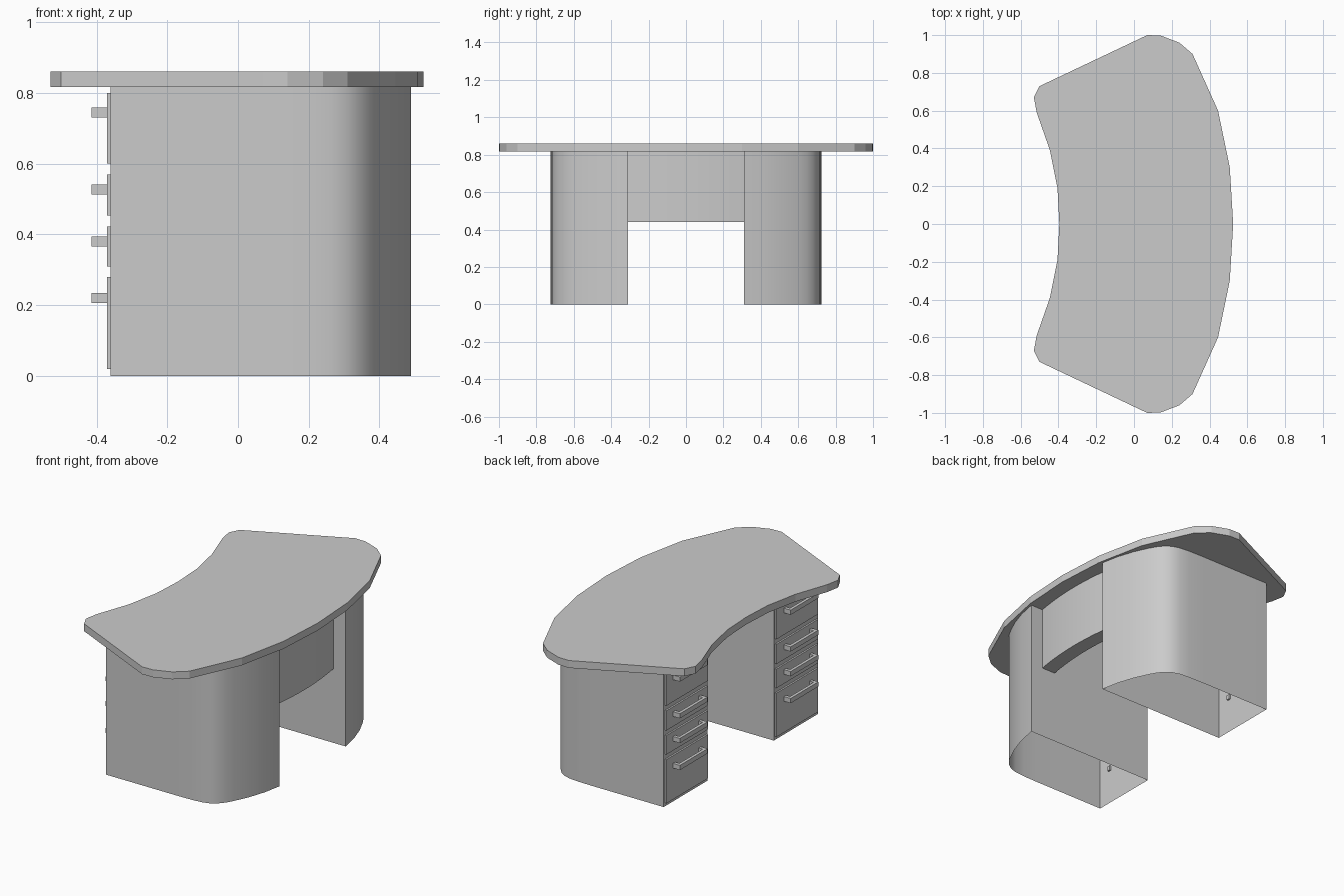
import bpy, bmesh

cube = bpy.data.objects.get("Cube")
if cube:
    bpy.data.objects.remove(cube, do_unlink=True)

grey = bpy.data.materials.new("plain grey")
grey.use_nodes = True
COLOUR = (0.6, 0.6, 0.6, 1)
grey.diffuse_color = COLOUR
grey.node_tree.nodes["Principled BSDF"].inputs["Base Color"].default_value = COLOUR

TOP_UNDER, TOP = 0.817, 0.861


def finish(name, bm, smooth=False):
    """Turn a bmesh into a named grey object."""
    mesh = bpy.data.meshes.new(name)
    bm.to_mesh(mesh)
    bm.free()
    mesh.materials.append(grey)
    obj = bpy.data.objects.new(name, mesh)
    bpy.context.collection.objects.link(obj)
    if smooth:
        bpy.ops.object.select_all(action='DESELECT')
        obj.select_set(True)
        bpy.context.view_layer.objects.active = obj
        bpy.ops.object.shade_smooth_by_angle(angle=0.6)
    return obj


def prism(name, outline, z0, z1, open_bottom=False, smooth=False):
    """Extrude a plan outline from z0 up to z1."""
    bm = bmesh.new()
    base = bm.faces.new([bm.verts.new((x, y, z0)) for x, y in outline])
    result = bmesh.ops.extrude_face_region(bm, geom=[base], use_keep_orig=True)
    for v in result["geom"]:
        if isinstance(v, bmesh.types.BMVert):
            v.co.z = z1
    bmesh.ops.recalc_face_normals(bm, faces=bm.faces)
    if open_bottom:
        low = [f for f in bm.faces if all(v.co.z < z0 + 1e-4 for v in f.verts)]
        bmesh.ops.delete(bm, geom=low, context='FACES_ONLY')
    return finish(name, bm, smooth)


def box(name, x, y, z):
    ya, yb = sorted(y)
    return prism(name, [(x[0], ya), (x[1], ya), (x[1], yb), (x[0], yb)], *z)


# Curved desktop, one half of the plan outline mirrored to the other
half = [(0.525, 0), (0.507, 0.3), (0.445, 0.6), (0.31, 0.9), (0.24, 0.96),
        (0.14, 0.998), (0.07, 1.0), (-0.5, 0.73), (-0.53, 0.67),
        (-0.515, 0.59), (-0.445, 0.39), (-0.405, 0.19), (-0.395, 0)]
mirrored = [(x, -y) for x, y in reversed(half[1:-1])]
prism("desktop", half + mirrored, TOP_UNDER, TOP)

# Pedestals: hollow below, rounded outer corner
pedestal = [(-0.36, 0.31), (0.49, 0.31), (0.468, 0.42), (0.435, 0.52),
            (0.395, 0.605), (0.372, 0.645), (0.345, 0.677), (0.31, 0.702),
            (0.265, 0.716), (0.2, 0.722), (0.1, 0.724), (-0.36, 0.724)]
# Drawer heights and the handle centre on each
drawers = [(0.02, 0.28, 0.22), (0.31, 0.423, 0.38),
           (0.453, 0.57, 0.527), (0.6, 0.8, 0.745)]

for side, s in (("front", -1), ("back", 1)):
    prism(f"{side}_pedestal", [(x, s * y) for x, y in pedestal],
          0, TOP_UNDER, open_bottom=True, smooth=True)
    for i, (z0, z1, grip) in enumerate(drawers, 1):
        box(f"{side}_drawer_{i}", (-0.37, -0.36), (s * 0.322, s * 0.712), (z0, z1))
        zs = (grip - 0.014, grip + 0.014)
        box(f"{side}_handle_bar_{i}", (-0.415, -0.397), (s * 0.39, s * 0.65), zs)
        for label, y in (("inner", 0.39), ("outer", 0.63)):
            box(f"{side}_handle_{label}_post_{i}", (-0.4, -0.35),
                (s * y, s * (y + 0.02)), zs)

# Bowed panel between the pedestals
steps = [i / 6 * 0.31 for i in range(-6, 7)]
bow = [(0.437 - 0.28 * y * y, y) for y in steps]
prism("modesty_panel", bow + [(x - 0.09, y) for x, y in reversed(bow)],
      0.44, TOP_UNDER, smooth=True)
